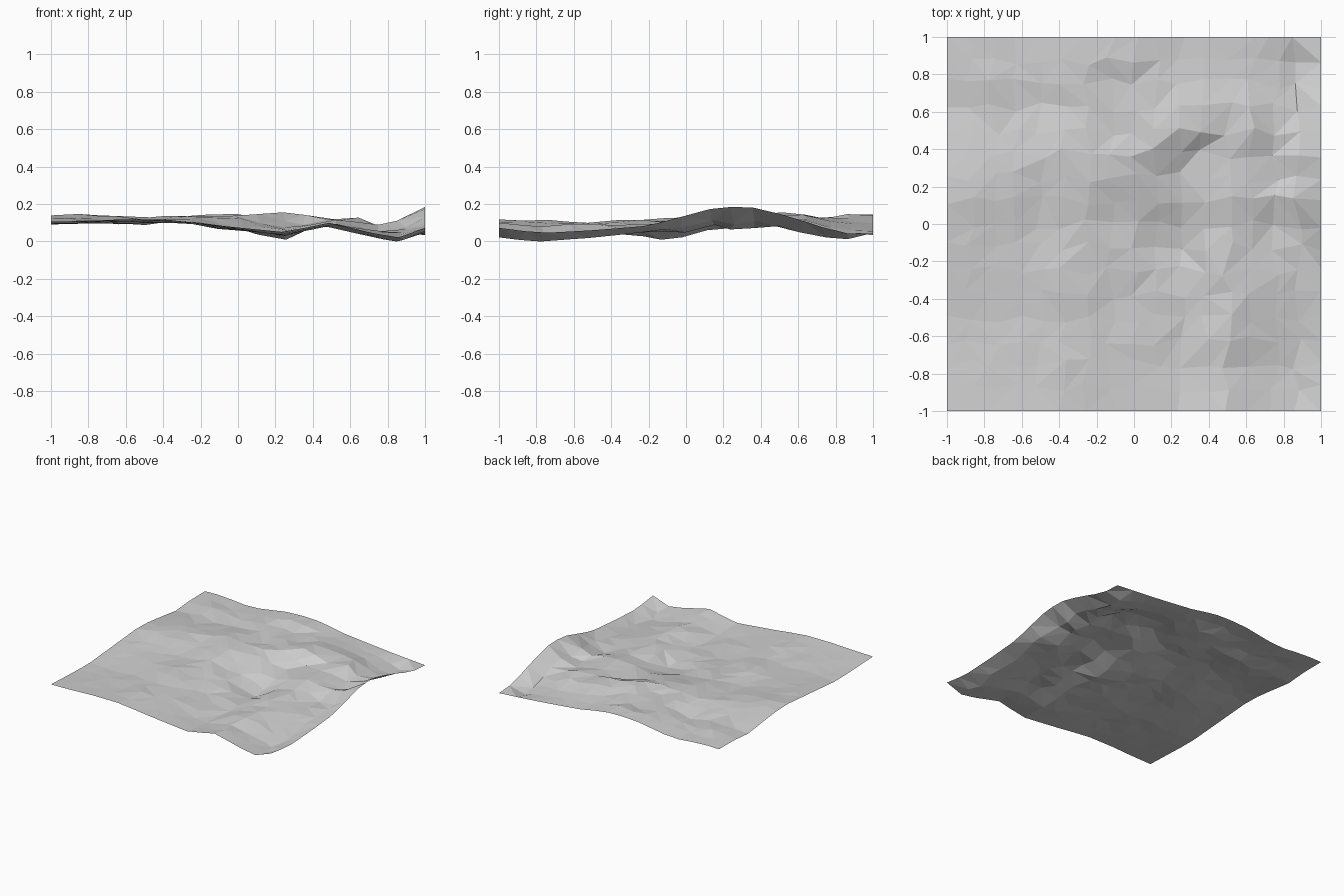
import bpy, bmesh, random

if "Cube" in bpy.data.objects:
    bpy.data.objects.remove(bpy.data.objects["Cube"])

random.seed(4)
N = 16  # cells per side

# Height profiles along the four borders: (position, height)
FRONT = [(-1, .106), (-.8, .11), (-.65, .118), (-.35, .118), (-.2, .095), (0, .075), (.25, .05),
         (.5, .103), (.65, .06), (.8, .028), (.9, .018), (1, .073)]
BACK = [(-1, .108), (-.8, .113), (-.69, .09), (-.5, .098), (-.2, .146), (.05, .138), (.25, .1),
        (.6, .065), (1, .035)]
LEFT = [(-1, .106), (-.53, .088), (-.2, .115), (.17, .145), (.4, .12), (.64, .09), (.8, .108), (1, .108)]
RIGHT = [(-1, .073), (-.78, .045), (-.5, .06), (-.2, .085), (0, .14), (.13, .175), (.25, .187),
         (.35, .185), (.5, .15), (.7, .09), (.8, .05), (1, .035)]

# Crests and hollows inside the sheet: (x, y, height)
SPOTS = [(-.7, -.7, .105), (-.75, 0, .12), (-.7, .45, .116), (-.78, .75, .122), (-.4, -.4, .11),
         (-.4, .1, .11), (-.4, .55, .113), (-.3, -.75, .108), (-.35, .87, .125), (-.05, .87, .153),
         (-.1, .75, .115), (-.1, .45, .12), (-.05, .1, .09), (-.05, -.3, .07), (0, -.7, .065),
         (.22, -.03, .021), (.2, -.45, .04), (.12, .55, .138), (.28, .6, .156), (.3, .8, .11),
         (.42, .32, .085), (.25, .2, .065), (.55, .3, .11), (.58, .6, .128), (.55, 0, .09),
         (.5, -.2, .103), (.5, -.6, .1), (.65, -.75, .04), (.7, -.4, .06), (.83, -.78, .003),
         (.82, -.3, .045), (.8, 0, .04), (.8, .3, .05), (.85, .55, .045), (.87, .8, -.005),
         (.65, .82, .06)]


def along(profile, t):
    for (a, za), (b, zb) in zip(profile, profile[1:]):
        if t <= b:
            return za + (zb - za) * (t - a) / (b - a)
    return profile[-1][1]


def border_blend(x, y):
    """Smooth patch that meets all four border profiles."""
    u, v = (x + 1) / 2, (y + 1) / 2
    rows = (1 - v) * along(FRONT, x) + v * along(BACK, x)
    cols = (1 - u) * along(LEFT, y) + u * along(RIGHT, y)
    corners = ((1 - v) * ((1 - u) * FRONT[0][1] + u * FRONT[-1][1])
               + v * ((1 - u) * BACK[0][1] + u * BACK[-1][1]))
    return rows + cols - corners


# Offsets from the blended patch, zero along the borders
offsets = [(x, y, z - border_blend(x, y)) for x, y, z in SPOTS]
for i in range(17):
    t = -1 + i / 8
    offsets += [(t, -1, 0), (t, 1, 0), (-1, t, 0), (1, t, 0)]


def height(x, y):
    total = weight = 0
    for px, py, d in offsets:
        w = 1 / (((x - px) ** 2 + (y - py) ** 2) + .004) ** 1.9
        total += w * d
        weight += w
    return border_blend(x, y) + total / weight


# Irregular grid of corners, straight along the outer borders
bm = bmesh.new()
grid = []
for j in range(N + 1):
    row = []
    for i in range(N + 1):
        x, y = -1 + 2 * i / N, -1 + 2 * j / N
        if 0 < i < N:
            x += random.uniform(-.03, .03)
        if 0 < j < N:
            y += random.uniform(-.03, .03)
        z = height(x, y)
        if 0 < i < N and 0 < j < N:
            z += random.uniform(-.002, .002)
        row.append(bm.verts.new((x, y, z)))
    grid.append(row)

# Triangles with randomly turned diagonals
for j in range(N):
    for i in range(N):
        a, b, c, d = grid[j][i], grid[j][i + 1], grid[j + 1][i + 1], grid[j + 1][i]
        if random.random() < .5:
            a, b, c, d = b, c, d, a
        bm.faces.new((a, b, c))
        bm.faces.new((a, c, d))

# Rest the sheet on the ground
low = min(v.co.z for v in bm.verts)
for v in bm.verts:
    v.co.z -= low

mesh = bpy.data.meshes.new("terrain_sheet")
bm.to_mesh(mesh)
bm.free()
grey = bpy.data.materials.new("light_grey")
grey.diffuse_color = (.63, .63, .63, 1)
grey.use_nodes = True
grey.node_tree.nodes["Principled BSDF"].inputs["Base Color"].default_value = grey.diffuse_color
mesh.materials.append(grey)
terrain = bpy.data.objects.new("terrain_sheet", mesh)
bpy.context.collection.objects.link(terrain)
